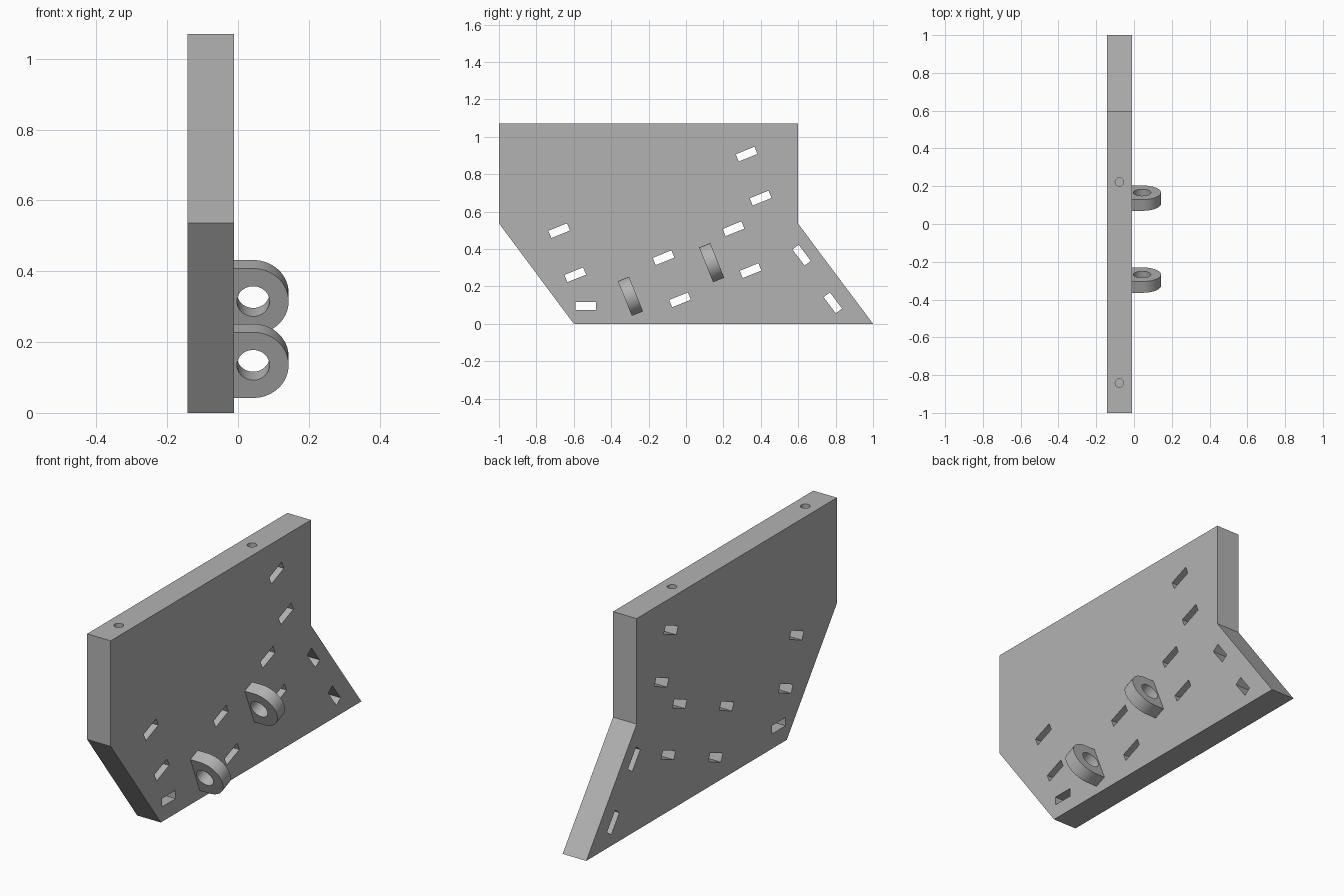
import bpy, bmesh, math
from mathutils import Matrix, Vector

if "Cube" in bpy.data.objects:
    bpy.data.objects.remove(bpy.data.objects["Cube"])

BACK, FACE = -0.143, -0.011          # plate thickness along x
MID = (BACK + FACE) / 2
TILT = math.radians(22)

grey = bpy.data.materials.new("plain grey")
grey.use_nodes = True
grey.diffuse_color = (0.45, 0.45, 0.45, 1)
grey.node_tree.nodes["Principled BSDF"].inputs["Base Color"].default_value = (0.45, 0.45, 0.45, 1)


def make_object(name, bm):
    bmesh.ops.recalc_face_normals(bm, faces=bm.faces)
    mesh = bpy.data.meshes.new(name)
    bm.to_mesh(mesh)
    bm.free()
    mesh.materials.append(grey)
    obj = bpy.data.objects.new(name, mesh)
    bpy.context.collection.objects.link(obj)
    return obj


def extrude_profile(name, points, direction):
    bm = bmesh.new()
    face = bm.faces.new([bm.verts.new(p) for p in points])
    new = bmesh.ops.extrude_face_region(bm, geom=[face])["geom"]
    bmesh.ops.translate(bm, vec=direction,
                        verts=[v for v in new if isinstance(v, bmesh.types.BMVert)])
    return make_object(name, bm)


def cut(target, cutter):
    mod = target.modifiers.new("cut", "BOOLEAN")
    mod.operation = "DIFFERENCE"
    mod.solver = "EXACT"
    mod.object = cutter
    bpy.context.view_layer.objects.active = target
    bpy.ops.object.modifier_apply(modifier=mod.name)
    bpy.data.objects.remove(cutter)


def smooth(obj):
    bpy.ops.object.select_all(action="DESELECT")
    obj.select_set(True)
    bpy.context.view_layer.objects.active = obj
    bpy.ops.object.shade_smooth_by_angle(angle=math.radians(30))


# Main plate
outline = [(-0.6, 0), (1, 0), (0.598, 0.537), (0.598, 1.07), (-1, 1.07), (-1, 0.537)]
plate = extrude_profile("plate", [(BACK, y, z) for y, z in outline],
                        Vector((FACE - BACK, 0, 0)))

# Slots through the plate: tilted group, level one, and two along the sloping edge
slots = [(y, z, 22) for y, z in [
    (0.324, 0.907), (0.399, 0.672), (0.254, 0.508), (0.345, 0.284), (-0.12, 0.353),
    (-0.032, 0.128), (-0.678, 0.498), (-0.592, 0.262)]]
slots += [(-0.536, 0.096, 0), (0.618, 0.367, -53), (0.785, 0.112, -53)]
bm = bmesh.new()
for y, z, angle in slots:
    place = (Matrix.Translation((MID, y, z)) @ Matrix.Rotation(math.radians(angle), 4, "X")
             @ Matrix.Diagonal((0.3, 0.108, 0.042, 1)))
    bmesh.ops.create_cube(bm, size=1, matrix=place)

# Blind round holes in the top edge
for y in (0.222, -0.842):
    bmesh.ops.create_cone(bm, cap_ends=True, segments=32, radius1=0.0225, radius2=0.0225,
                          depth=0.4, matrix=Matrix.Translation((MID, y, 1.07)))
cut(plate, make_object("slot_cutter", bm))
smooth(plate)

# Two rounded lugs with an eye, standing on the face
RADIUS, THICK, EYE_X = 0.1, 0.064, 0.043


def make_lug(name, y, z):
    arc = [math.radians(-90 + 180 * i / 32) for i in range(33)]
    profile = [(FACE, -THICK / 2, RADIUS), (FACE, -THICK / 2, -RADIUS)]
    profile += [(EYE_X + RADIUS * math.cos(a), -THICK / 2, RADIUS * math.sin(a)) for a in arc]
    lug = extrude_profile(name, profile, Vector((0, THICK, 0)))
    bm = bmesh.new()
    bmesh.ops.create_cone(bm, cap_ends=True, segments=48, radius1=0.046, radius2=0.046,
                          depth=0.2, matrix=Matrix.Translation((EYE_X, 0, 0))
                          @ Matrix.Rotation(math.pi / 2, 4, "X"))
    cut(lug, make_object("eye_cutter", bm))
    lug.data.transform(Matrix.Translation((0, y, z)) @ Matrix.Rotation(TILT, 4, "X"))
    smooth(lug)


make_lug("front_lug", -0.297, 0.147)
make_lug("rear_lug", 0.137, 0.327)
